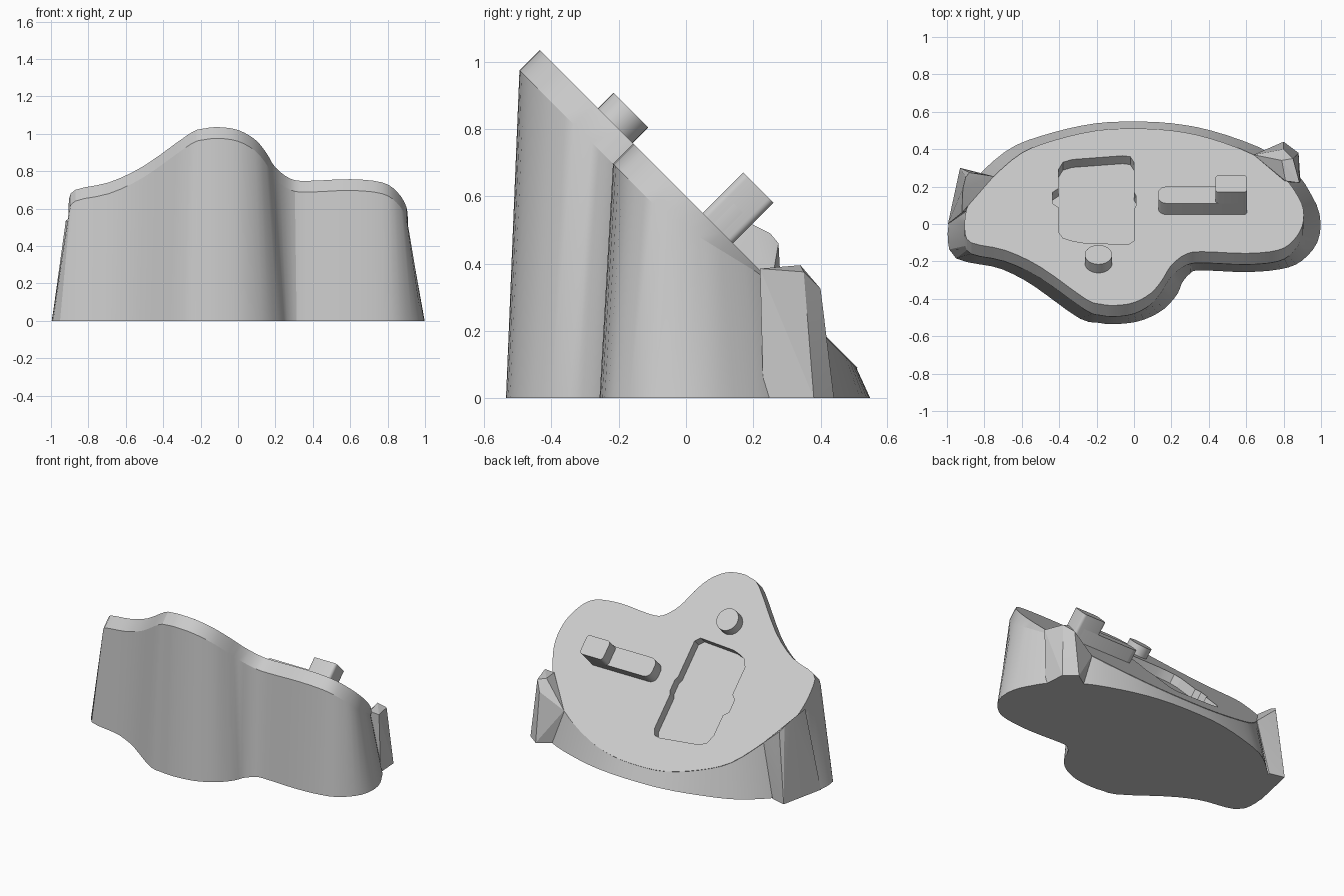
import bpy, bmesh, math
from mathutils import Vector, Matrix

default = bpy.data.objects.get("Cube")
if default:
    bpy.data.objects.remove(default, do_unlink=True)

grey = bpy.data.materials.new("plain grey")
grey.use_nodes = True
grey.diffuse_color = (0.6, 0.6, 0.6, 1)
grey.node_tree.nodes["Principled BSDF"].inputs["Base Color"].default_value = (0.6, 0.6, 0.6, 1)

ROOT = math.sqrt(2)
PANEL_HEIGHT = 0.6      # height of the sloping panel above the origin


def finish(name, bm, angle=18):
    bmesh.ops.recalc_face_normals(bm, faces=bm.faces)
    mesh = bpy.data.meshes.new(name)
    bm.to_mesh(mesh)
    bm.free()
    mesh.materials.append(grey)
    obj = bpy.data.objects.new(name, mesh)
    bpy.context.collection.objects.link(obj)
    smooth(obj, angle)
    return obj


def smooth(obj, angle):
    bpy.ops.object.select_all(action='DESELECT')
    obj.select_set(True)
    bpy.context.view_layer.objects.active = obj
    bpy.ops.object.shade_smooth_by_angle(angle=math.radians(angle))


def spline(points, steps=3):
    """Closed Catmull-Rom curve through the points."""
    pts = [Vector(p) for p in points]
    n, out = len(pts), []
    for i in range(n):
        a, b, c, d = (pts[(i + k) % n] for k in (-1, 0, 1, 2))
        for s in range(steps):
            t = s / steps
            out.append(0.5 * (2 * b + (c - a) * t + (2 * a - 5 * b + 4 * c - d) * t * t
                              + (3 * b - a - 3 * c + d) * t ** 3))
    return out


def prism(name, outline, low, high, angle=30):
    """Extrude a plan outline along the normal of the sloping panel."""
    bm = bmesh.new()
    rings = []
    for h in (low, high):
        k = h / ROOT
        rings.append([bm.verts.new((x, y + k, PANEL_HEIGHT - y + k)) for x, y in outline])
    loft(bm, rings)
    return finish(name, bm, angle)


def loft(bm, rings):
    n = len(rings[0])
    for a, b in zip(rings, rings[1:]):
        for i in range(n):
            j = (i + 1) % n
            bm.faces.new((a[i], a[j], b[j], b[i]))
    bm.faces.new(rings[0][::-1])
    bm.faces.new(rings[-1])


def rounded(x0, x1, y0, y1, r, segments=5):
    """Rectangle with rounded corners, r measured on the panel."""
    out = []
    ry = r / ROOT
    for cx, cy, start in ((x1 - r, y1 - ry, 0), (x0 + r, y1 - ry, 90),
                          (x0 + r, y0 + ry, 180), (x1 - r, y0 + ry, 270)):
        for i in range(segments + 1):
            a = math.radians(start + 90 * i / segments)
            out.append((cx + r * math.cos(a), cy + ry * math.sin(a)))
    return out


def hull(name, points):
    bm = bmesh.new()
    for p in points:
        bm.verts.new(p)
    res = bmesh.ops.convex_hull(bm, input=bm.verts)
    loose = [v for v in bm.verts if not v.link_faces]
    bmesh.ops.delete(bm, geom=loose, context='VERTS')
    return finish(name, bm, 12)


# Body: panel edge, square rim below it, flared skirt down to the floor
panel_edge = spline([
    (-.1, -.435), (0, -.42), (.09, -.37), (.15, -.3), (.2, -.22), (.28, -.16), (.37, -.148),
    (.6, -.157), (.77, -.14), (.85, -.09), (.9, -.01), (.905, .08), (.87, .16), (.8, .25),
    (.64, .37), (.4, .46), (.2, .5), (0, .51), (-.2, .5), (-.42, .45), (-.6, .38),
    (-.75, .255), (-.85, .15), (-.895, .08), (-.905, -.03), (-.87, -.1), (-.69, -.14),
    (-.5, -.23), (-.26, -.4), (-.18, -.428)])
top, rim, floor = [], [], []
count = len(panel_edge)
for i, p in enumerate(panel_edge):
    tangent = (panel_edge[(i + 1) % count] - panel_edge[i - 1]).normalized()
    normal = Vector((tangent.y, -tangent.x))
    drop = 0.06 * min(1, max(0.04, (0.25 - p.y) / 0.25))
    z = PANEL_HEIGHT - p.y
    top.append((p.x, p.y, z))
    rim.append((p.x, p.y - drop, z - drop))
    out = Vector((p.x, p.y - drop)) + normal * (0.04 + 0.05 * normal.x ** 2)
    floor.append((out.x, out.y, 0))
bm = bmesh.new()
loft(bm, [[bm.verts.new(c) for c in ring] for ring in (floor, rim, top)])
body = finish("body", bm)

# Shallow pocket with small notches, cut into the panel
pocket = prism("pocket_cutter", [
    (-.33, -.09), (-.28, -.1), (-.03, -.11), (0, -.09), (0, .08), (.012, .1), (.012, .15),
    (0, .17), (0, .33), (-.02, .36), (-.06, .365), (-.33, .345), (-.38, .33), (-.405, .29),
    (-.405, .19), (-.435, .17), (-.435, .11), (-.405, .09), (-.405, -.04), (-.38, -.075)],
    -0.06, 0.1)
cut = body.modifiers.new("pocket", 'BOOLEAN')
cut.operation = 'DIFFERENCE'
cut.solver = 'EXACT'
cut.object = pocket
bpy.context.view_layer.objects.active = body
bpy.ops.object.modifier_apply(modifier=cut.name)
bpy.data.objects.remove(pocket, do_unlink=True)
smooth(body, 18)

# Raised bar with a taller grip at one end, and a round button
prism("raised_bar", rounded(.13, .605, .05, .14, .045), -0.02, 0.085)
prism("bar_grip", rounded(.435, .605, .05, .14, .02), -0.02, 0.17)
button_edge = [(-.19 + .073 * math.cos(a), -.21 + .073 / ROOT * math.sin(a))
               for a in (math.tau * i / 32 for i in range(32))]
prism("round_button", button_edge, -0.02, 0.065)

# Upright wings at the rear corners
hull("left_wing", [
    (.89, .23, 0), (.88, .38, 0), (.8, .44, 0), (.68, .36, 0), (.7, .23, 0),
    (.885, .22, .385), (.85, .35, .375), (.8, .4, .325), (.79, .34, .395),
    (.81, .23, .385), (.64, .37, .23)])
hull("right_wing", [
    (-.995, 0, 0), (-.93, .3, 0), (-.83, .275, 0), (-.8, .1, 0),
    (-.92, .06, .54), (-.915, .19, .52), (-.9, .25, .49), (-.88, .275, .46),
    (-.83, .27, .385), (-.895, .09, .51), (-.75, .255, .345)])
